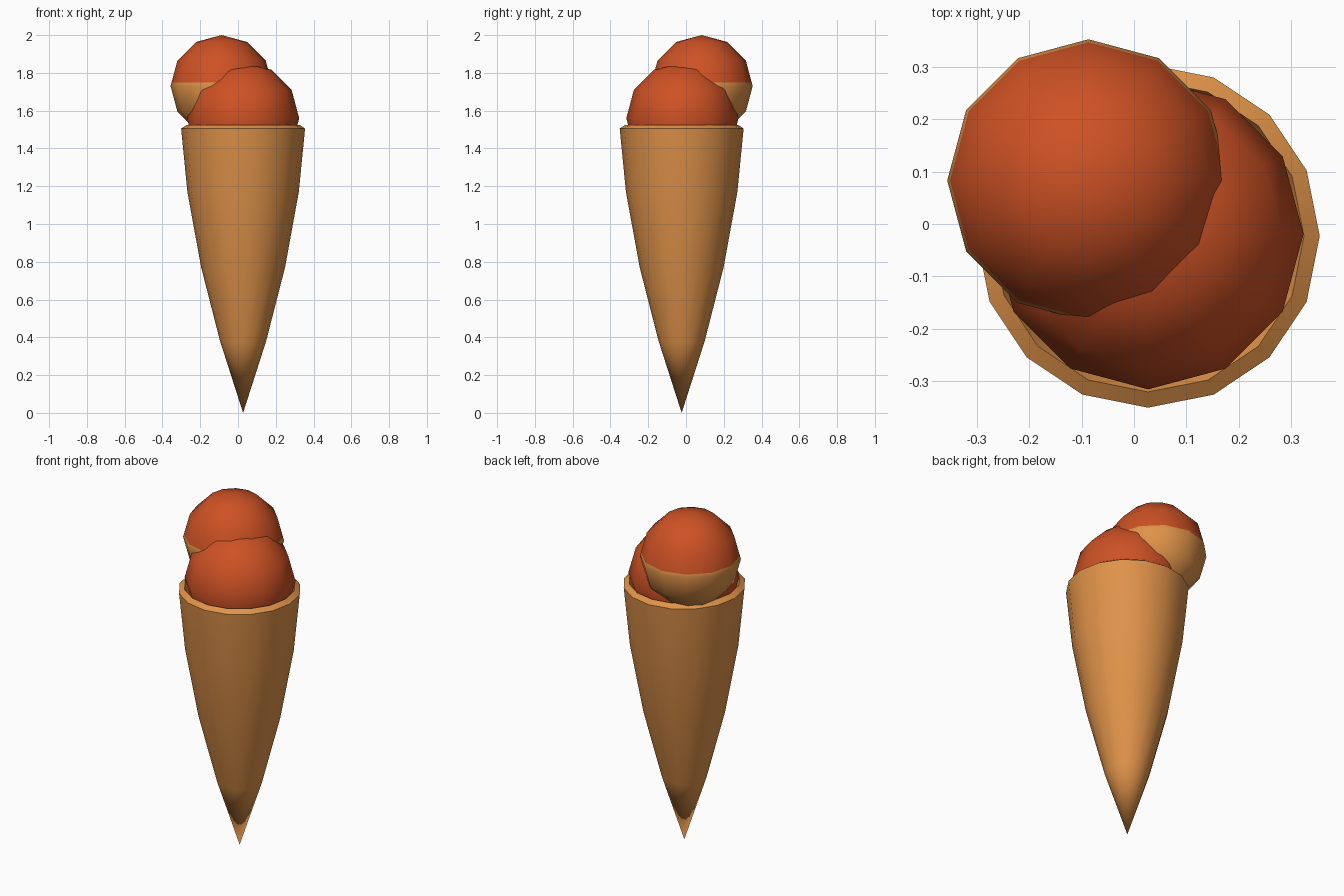
import bpy, bmesh, math

if "Cube" in bpy.data.objects:
    bpy.data.objects.remove(bpy.data.objects["Cube"])


def material(name, rgb):
    m = bpy.data.materials.new(name)
    m.diffuse_color = (*rgb, 1.0)
    m.use_nodes = True
    m.node_tree.nodes["Principled BSDF"].inputs["Base Color"].default_value = m.diffuse_color
    return m


wafer = material("wafer tan", (0.74, 0.29, 0.067))
sorbet = material("sorbet red", (0.61, 0.083, 0.018))


def finish(bm, name, location, mats):
    bmesh.ops.recalc_face_normals(bm, faces=bm.faces)
    me = bpy.data.meshes.new(name)
    bm.to_mesh(me)
    bm.free()
    for m in mats:
        me.materials.append(m)
    ob = bpy.data.objects.new(name, me)
    ob.location = location
    bpy.context.collection.objects.link(ob)
    bpy.ops.object.select_all(action='DESELECT')
    ob.select_set(True)
    bpy.context.view_layer.objects.active = ob
    bpy.ops.object.shade_smooth_by_angle(angle=math.radians(42))
    return ob


def lathe(name, profile, sides, location):
    """Revolve (radius, z) points around z."""
    bm = bmesh.new()
    vs = [bm.verts.new((r, 0, z)) for r, z in profile]
    es = [bm.edges.new(p) for p in zip(vs, vs[1:])]
    bmesh.ops.spin(bm, geom=vs + es, cent=(0, 0, 0), axis=(0, 0, 1),
                   angle=math.tau, steps=sides, use_duplicate=False)
    bmesh.ops.remove_doubles(bm, verts=bm.verts, dist=0.0005)
    return finish(bm, name, location, [wafer])


def scoop(name, radius, location, split=None):
    """Twelve-sided ball; faces below the split height are wafer coloured."""
    bm = bmesh.new()
    bmesh.ops.create_uvsphere(bm, u_segments=12, v_segments=6, radius=radius)
    if split is not None:
        bmesh.ops.bisect_plane(bm, geom=bm.verts[:] + bm.edges[:] + bm.faces[:],
                               plane_co=(0, 0, split), plane_no=(0, 0, 1))
        for f in bm.faces:
            f.material_index = int(f.calc_center_median().z < split)
    return finish(bm, name, location, [sorbet, wafer])


# Bulging cone with a bevelled lip turned into the inner wall
lathe("cone", [(0, 0), (0.122, 0.38), (0.222, 0.77), (0.295, 1.17),
               (0.328, 1.505), (0.298, 1.525), (0.27, 1.46)],
      16, (0.027, -0.023, 0))

# Two scoops, the upper one leaning to the back left
scoop("lower_scoop", 0.297, (0.027, -0.019, 1.56))
scoop("upper_scoop", 0.27, (-0.087, 0.083, 1.73), split=0.02)
